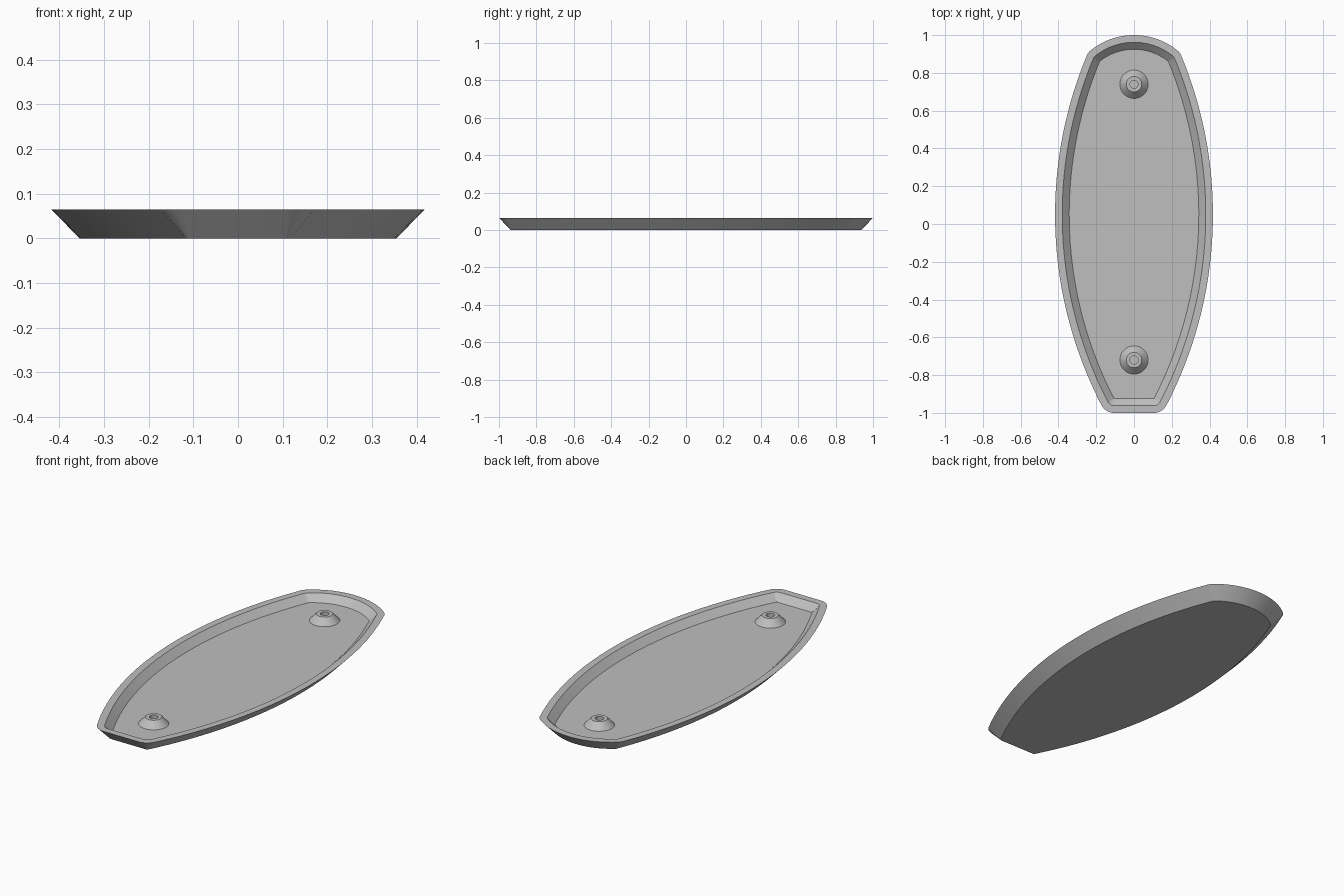
import bpy, bmesh
from math import radians, cos, sin, tau

cube = bpy.data.objects.get("Cube")
if cube:
    bpy.data.objects.remove(cube, do_unlink=True)

grey = bpy.data.materials.new("light grey")
grey.use_nodes = True
colour = (0.52, 0.52, 0.52, 1)
grey.diffuse_color = colour
grey.node_tree.nodes["Principled BSDF"].inputs["Base Color"].default_value = colour

# Right half of the floor outline: centre x, centre y, radius, start and end angle, steps
ARCS = [
    (0.105, -0.925, 0.0, -90, -27.4, 8),      # front corner
    (-1.777, 0.05, 2.12, -27.4, 22.5, 32),    # long side
    (0.182, 0.861, 0.0, 22.5, 51.3, 6),       # back corner
    (0.0, 0.634, 0.291, 51.3, 90, 10),        # back end
]


def outline(offset):
    """Tray outline grown outwards by the offset, with rounded corners."""
    half = []
    for cx, cy, r, a0, a1, steps in ARCS:
        for i in range(steps + 1):
            a = radians(a0 + (a1 - a0) * i / steps)
            half.append((cx + (r + offset) * cos(a), cy + (r + offset) * sin(a)))
    return half + [(-x, y) for x, y in reversed(half)]


def circle(radius, y, sides=40):
    return [(radius * cos(tau * i / sides), y + radius * sin(tau * i / sides))
            for i in range(sides)]


def loft(name, rings, cap_first=True):
    """Skin a stack of (outline, height) rings and close the ends."""
    bm = bmesh.new()
    loops = [[bm.verts.new((x, y, z)) for x, y in pts] for pts, z in rings]
    for low, high in zip(loops, loops[1:]):
        n = len(low)
        for i in range(n):
            j = (i + 1) % n
            bm.faces.new((low[i], low[j], high[j], high[i]))
    if cap_first:
        bm.faces.new(loops[0][::-1])
    bm.faces.new(loops[-1])
    bmesh.ops.remove_doubles(bm, verts=bm.verts, dist=0.0002)
    mesh = bpy.data.meshes.new(name)
    bm.to_mesh(mesh)
    bm.free()
    mesh.materials.append(grey)
    obj = bpy.data.objects.new(name, mesh)
    bpy.context.collection.objects.link(obj)
    bpy.ops.object.select_all(action='DESELECT')
    obj.select_set(True)
    bpy.context.view_layer.objects.active = obj
    bpy.ops.object.shade_smooth_by_angle(angle=radians(30))
    return obj


RIM, FLOOR = 0.065, 0.029

# Tray: underside, flared outer wall, flat rim, sloped inner wall, floor
loft("tray", [(outline(0.012), 0), (outline(0.075), RIM),
              (outline(0.037), RIM), (outline(0.0), FLOOR)])

# Conical screw bosses with a blind hole
for name, y in (("back_boss", 0.74), ("front_boss", -0.72)):
    loft(name, [(circle(0.075, y), FLOOR), (circle(0.041, y), RIM),
                (circle(0.021, y), RIM), (circle(0.021, y), FLOOR + 0.002)],
         cap_first=False)
